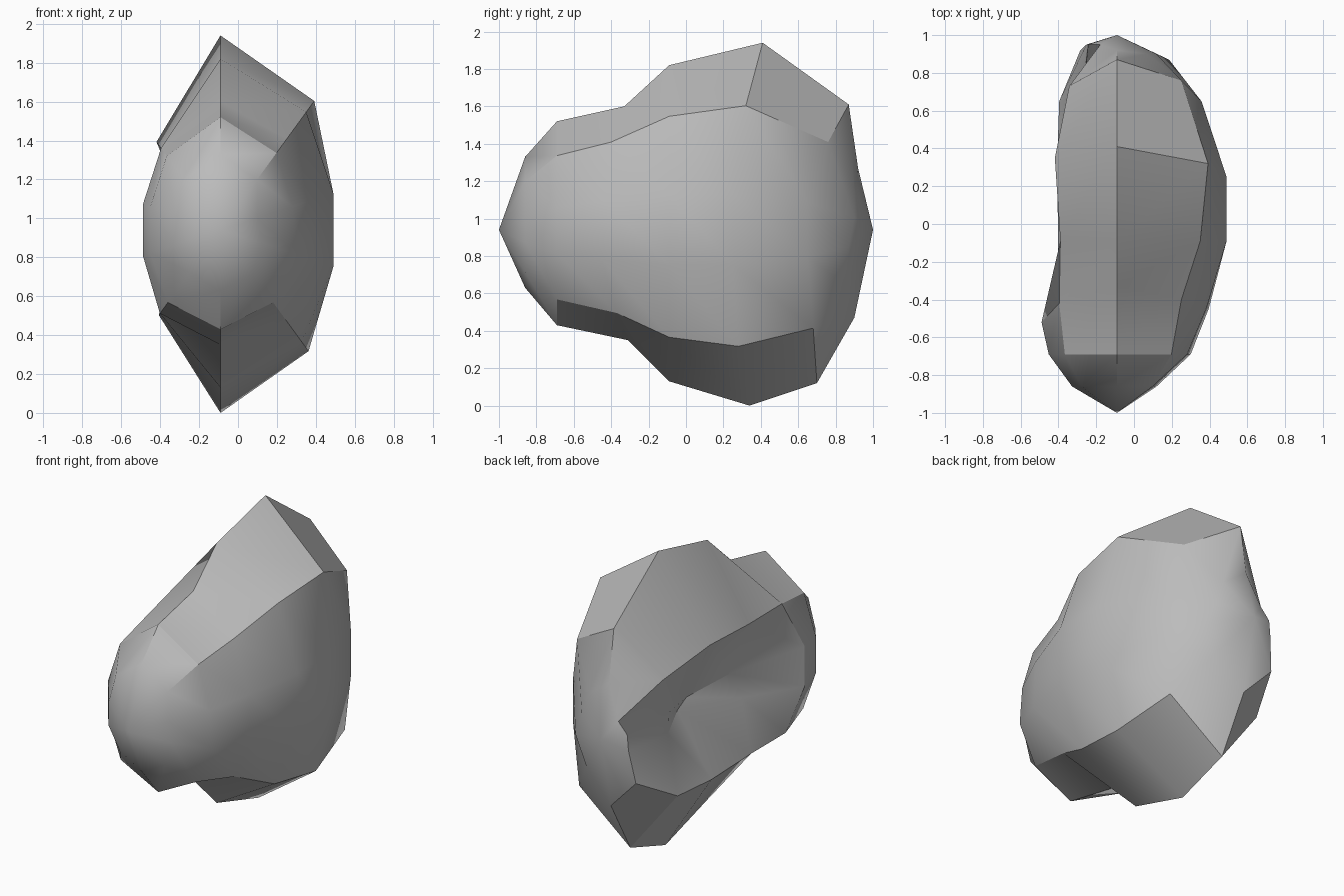
import bpy
import bmesh
import math

# Remove the default cube only
cube = bpy.data.objects.get("Cube")
if cube:
    bpy.data.objects.remove(cube, do_unlink=True)

SIDES = 10
AXIS_X, AXIS_Z = -0.09, 0.94   # the stone's long axis runs front to back

bm = bmesh.new()


def add_ring(depths, radii):
    """One cross-section, clockwise from the crest, seen from the front.
    Depths and radii are in hundredths; a single depth serves the whole ring."""
    if not isinstance(depths, list):
        depths = [depths] * SIDES
    ring = []
    for i, (depth, radius) in enumerate(zip(depths, radii)):
        angle = math.pi / 2 - i * math.tau / SIDES
        ring.append(bm.verts.new((
            AXIS_X + radius / 100 * math.cos(angle),
            depth / 100,
            AXIS_Z + radius / 100 * math.sin(angle))))
    return ring


def bridge(first, second):
    """Join two neighbouring cross-sections with quads."""
    for i in range(SIDES):
        j = (i + 1) % SIDES
        bm.faces.new((first[i], first[j], second[j], second[i]))


def cap(ring, depth):
    """Close an end of the stone with a fan around a pole."""
    pole = bm.verts.new((AXIS_X, depth, AXIS_Z))
    for i in range(SIDES):
        bm.faces.new((pole, ring[i], ring[(i + 1) % SIDES]))


rings = [
    # rounded nose
    add_ring(-86, [39, 32, 20, 22, 28, 31, 27, 25, 25, 32]),
    add_ring(-69, [58, 49, 39, 41, 46, 51, 46, 38, 38, 47]),
    # neck behind the nose
    add_ring([-33, -40, -44, -45, -37, -31, -45, -52, -52, -42],
             [66, 58, 50, 51, 55, 59, 53, 42, 42, 52]),
    # main bulk, with the hollow on the -x flank
    add_ring(-9, [88, 75, 61, 61, 71, 81, 53, 26, 17, 51]),
    add_ring([41, 32, 25, 25, 28, 34, 32, 35, 30, 35],
             [100, 82, 61, 61, 77, 94, 54, 10, 13, 56]),
    # faceted rear
    add_ring([87, 76, 65, 65, 68, 70, 65, 60, 58, 73],
             [67, 58, 47, 47, 65, 82, 52, 21, 20, 43]),
    add_ring([92, 90, 90, 87, 85, 90, 92, 95, 95, 95],
             [33, 27, 22, 29, 36, 47, 33, 17, 16, 15]),
]

for first, second in zip(rings, rings[1:]):
    bridge(first, second)
cap(rings[0], -1.0)
cap(rings[-1], 1.0)
bmesh.ops.recalc_face_normals(bm, faces=bm.faces)

mesh = bpy.data.meshes.new("boulder")
bm.to_mesh(mesh)
bm.free()
boulder = bpy.data.objects.new("boulder", mesh)
bpy.context.collection.objects.link(boulder)

# Single stone colour
stone = bpy.data.materials.new("stone_grey")
stone.use_nodes = True
colour = (0.5, 0.5, 0.5, 1.0)
stone.diffuse_color = colour
shader = stone.node_tree.nodes["Principled BSDF"]
shader.inputs["Base Color"].default_value = colour
shader.inputs["Roughness"].default_value = 0.9
mesh.materials.append(stone)

# Smooth flanks, crisp ridges
bpy.ops.object.select_all(action="DESELECT")
boulder.select_set(True)
bpy.context.view_layer.objects.active = boulder
bpy.ops.object.shade_smooth_by_angle(angle=math.radians(30))
